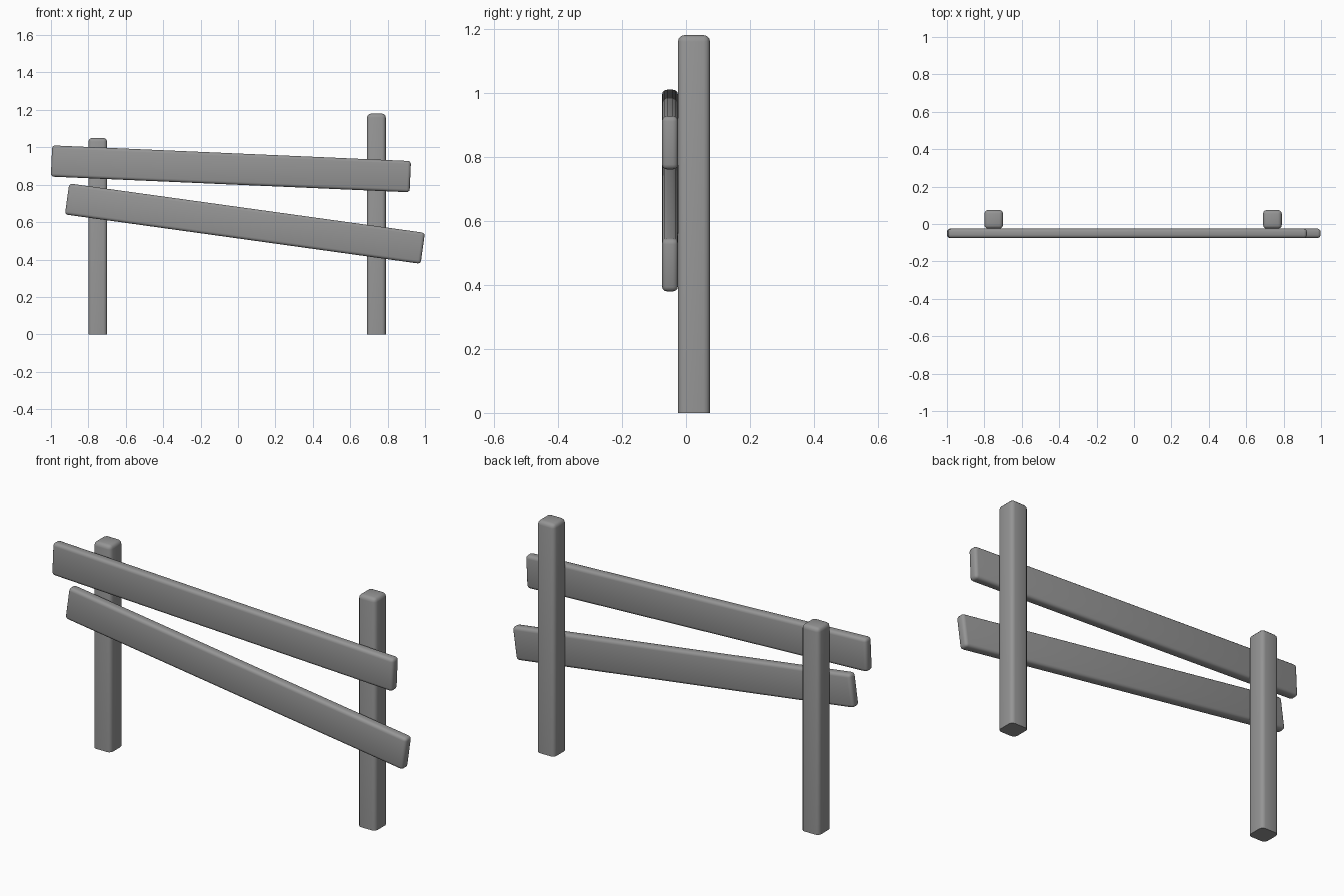
import bpy, bmesh
from math import radians
from mathutils import Matrix

cube = bpy.data.objects.get("Cube")
if cube:
    bpy.data.objects.remove(cube, do_unlink=True)

grey = bpy.data.materials.new("weathered grey")
grey.use_nodes = True
GREY = (0.3, 0.3, 0.3, 1)
grey.diffuse_color = GREY
grey.node_tree.nodes["Principled BSDF"].inputs["Base Color"].default_value = GREY


def rounded_box(name, size, centre, radius, tilt=0, flat_base=False):
    """Box with rounded edges, tilted in the fence plane; the base edges may stay sharp."""
    bm = bmesh.new()
    bmesh.ops.create_cube(bm, size=1, matrix=Matrix.Diagonal((*size, 1)))
    edges = [e for e in bm.edges
             if not (flat_base and all(v.co.z < 0 for v in e.verts))]
    bmesh.ops.bevel(bm, geom=edges, offset=radius, segments=3, profile=0.5,
                    affect='EDGES', clamp_overlap=True)
    mesh = bpy.data.meshes.new(name)
    bm.to_mesh(mesh)
    bm.free()
    mesh.materials.append(grey)
    obj = bpy.data.objects.new(name, mesh)
    obj.location = centre
    obj.rotation_euler.y = radians(tilt)
    bpy.context.collection.objects.link(obj)
    bpy.ops.object.select_all(action='DESELECT')
    obj.select_set(True)
    bpy.context.view_layer.objects.active = obj
    bpy.ops.object.shade_smooth_by_angle(angle=radians(40))
    return obj


# Upright posts
for name, x, height in (("right_post", -0.75, 1.05), ("left_post", 0.74, 1.18)):
    rounded_box(name, (0.1, 0.1, height), (x, 0.025, height / 2), 0.02, flat_base=True)

# Sagging rails across the front of the posts
for name, x, z, tilt in (("upper_rail", -0.038, 0.885, 2.5), ("lower_rail", 0.037, 0.592, 7.9)):
    rounded_box(name, (1.92, 0.05, 0.167), (x, -0.05, z), 0.016, tilt)
